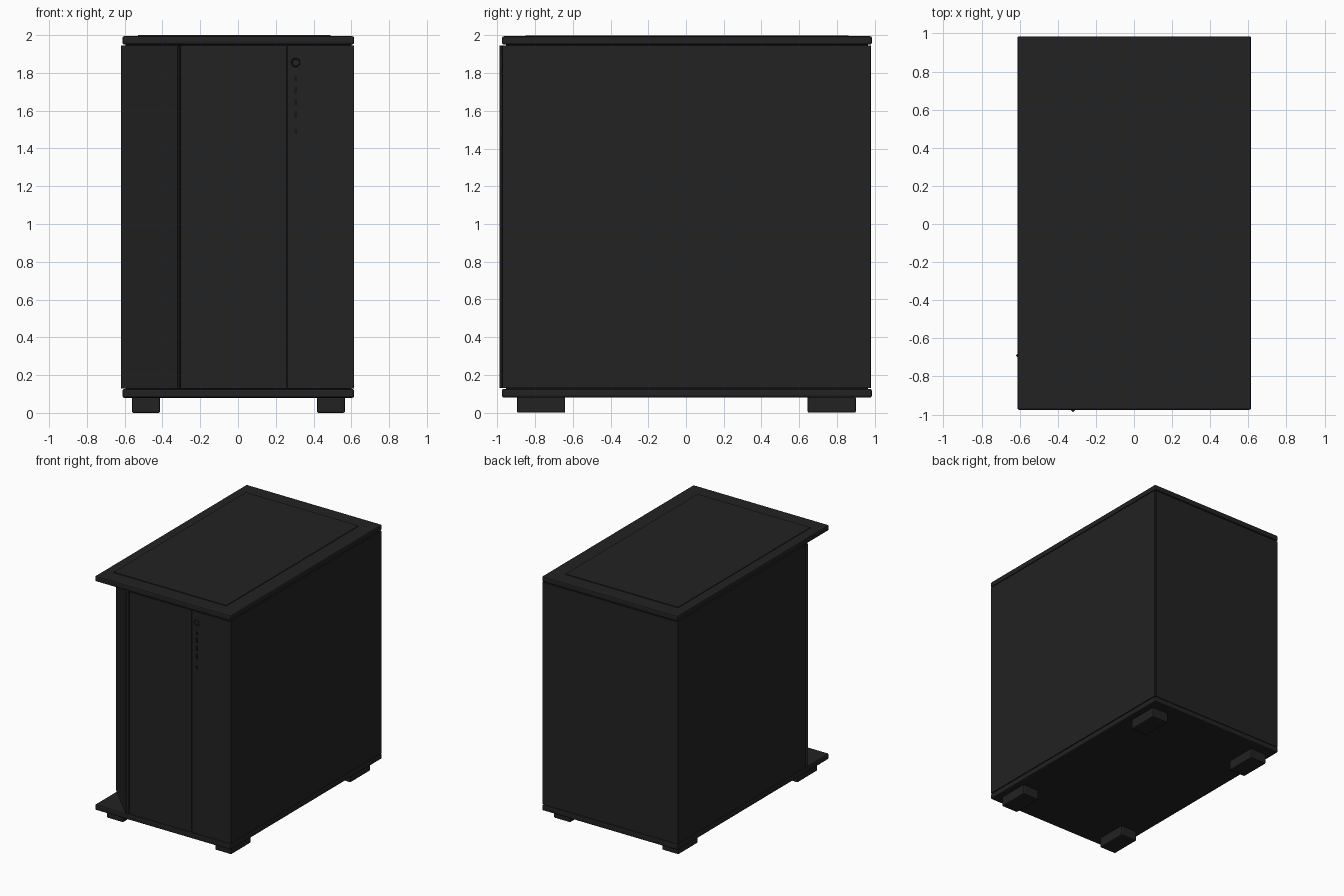
import bpy
import bmesh

cube = bpy.data.objects.get("Cube")
if cube:
    bpy.data.objects.remove(cube, do_unlink=True)


def material(name, level):
    mat = bpy.data.materials.new(name)
    mat.use_nodes = True
    colour = (level, level, level, 1)
    mat.diffuse_color = colour
    bsdf = mat.node_tree.nodes["Principled BSDF"]
    bsdf.inputs["Base Color"].default_value = colour
    bsdf.inputs["Roughness"].default_value = 0.6
    return mat


case_black = material("case_black", 0.016)
gap_black = material("gap_black", 0.008)


def prism(name, outline, z0, z1, mat, bevel=0.0):
    """Extrude a plan outline from z0 to z1, with optional rounded edges."""
    bm = bmesh.new()
    base = bm.faces.new([bm.verts.new((x, y, z0)) for x, y in outline])
    new = bmesh.ops.extrude_face_region(bm, geom=[base])["geom"]
    top = [v for v in new if isinstance(v, bmesh.types.BMVert)]
    bmesh.ops.translate(bm, verts=top, vec=(0, 0, z1 - z0))
    bmesh.ops.recalc_face_normals(bm, faces=bm.faces)
    mesh = bpy.data.meshes.new(name)
    bm.to_mesh(mesh)
    bm.free()
    mesh.materials.append(mat)
    obj = bpy.data.objects.new(name, mesh)
    bpy.context.collection.objects.link(obj)
    if bevel:
        mod = obj.modifiers.new("rounded_edges", "BEVEL")
        mod.width = bevel
        mod.segments = 2
    return obj


def box(name, x0, x1, y0, y1, z0, z1, mat=case_black, bevel=0.0):
    return prism(name, [(x0, y0), (x1, y0), (x1, y1), (x0, y1)], z0, z1, mat, bevel)


left, right, front, back = -0.612, 0.615, -0.975, 0.985
low, high = 0.13, 1.945

# Base and lid plates, with the raised top filter
box("base_plate", left, right, front, back, 0.08, 0.127, bevel=0.01)
box("lid", left, right, front, back, 1.95, 1.995, bevel=0.01)
box("top_filter", -0.53, 0.49, -0.85, 0.86, 1.99, 2.0)

# Inner core with the cut corner, seen only through the gaps
core = [(-0.3, -0.955), (0.6, -0.955), (0.6, 0.965), (-0.595, 0.965), (-0.595, -0.66)]
prism("core", core, 0.12, 1.96, gap_black)

# Side, back and front panels
box("left_side_panel", 0.59, 0.614, -0.968, 0.978, low, high)
box("right_side_panel", left, -0.585, -0.672, 0.978, low, high)
box("back_panel", -0.605, 0.6, 0.955, 0.98, low, high)
box("front_centre_panel", -0.304, 0.257, -0.971, -0.945, low, high)
box("front_control_panel", 0.262, 0.612, -0.971, -0.945, low, high)

# Glass across the cut corner
glass = [(-0.62, -0.69), (-0.32, -0.988), (-0.306, -0.974), (-0.606, -0.676)]
prism("corner_glass", glass, low, high, case_black)

# Power button and ports
bpy.ops.mesh.primitive_torus_add(
    major_segments=16, minor_segments=6, major_radius=0.021, minor_radius=0.003,
    location=(0.305, -0.971, 1.855), rotation=(1.5708, 0, 0))
button = bpy.context.object
button.name = "power_button_ring"
button.data.materials.append(gap_black)
for i, (z, half) in enumerate([(1.77, 0.012), (1.71, 0.018), (1.645, 0.018),
                               (1.58, 0.018), (1.49, 0.012)]):
    box(f"port_{i + 1}", 0.298, 0.312, -0.974, -0.97, z - half, z + half, gap_black)

# Feet
for side, x in (("right", -0.487), ("left", 0.492)):
    for end, y in (("front", -0.768), ("back", 0.772)):
        box(f"{end}_{side}_foot", x - 0.074, x + 0.074, y - 0.128, y + 0.128,
            0, 0.085, bevel=0.008)
